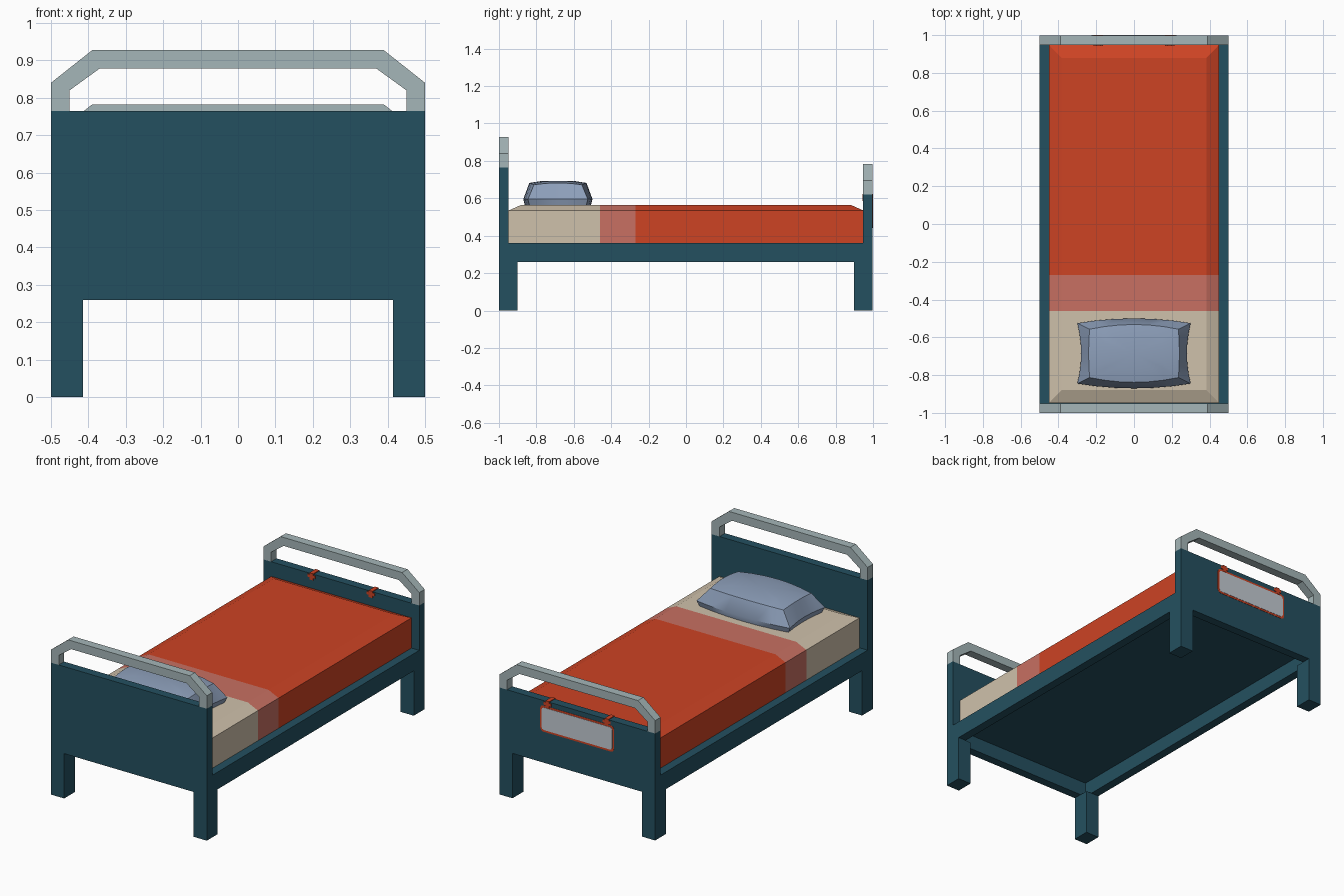
import bpy, bmesh, math

if "Cube" in bpy.data.objects:
    bpy.data.objects.remove(bpy.data.objects["Cube"])


def srgb(r, g, b):
    f = lambda c: c / 12.92 if c <= 0.04045 else ((c + 0.055) / 1.055) ** 2.4
    return tuple(f(v / 255) for v in (r, g, b)) + (1.0,)


def mat(name, *rgb):
    m = bpy.data.materials.new(name)
    m.diffuse_color = srgb(*rgb)
    m.use_nodes = True
    m.node_tree.nodes["Principled BSDF"].inputs["Base Color"].default_value = m.diffuse_color
    return m


TEAL = mat("dark teal", 36, 80, 96)
RAIL = mat("grey green", 165, 182, 184)
RED = mat("blanket red", 205, 67, 36)
PINK = mat("faded pink", 200, 112, 98)
BEIGE = mat("sheet beige", 207, 193, 171)
BLUE = mat("pillow blue", 141, 159, 186)
PAPER = mat("chart grey", 196, 203, 211)


def make(name, bm, *mats):
    bmesh.ops.recalc_face_normals(bm, faces=bm.faces)
    me = bpy.data.meshes.new(name)
    bm.to_mesh(me)
    bm.free()
    for m in mats:
        me.materials.append(m)
    ob = bpy.data.objects.new(name, me)
    bpy.context.collection.objects.link(ob)
    return ob


def box(name, m, x0, x1, y0, y1, z0, z1):
    bm = bmesh.new()
    bmesh.ops.create_cube(bm, size=1)
    for v in bm.verts:
        v.co = (x1 if v.co.x > 0 else x0, y1 if v.co.y > 0 else y0, z1 if v.co.z > 0 else z0)
    return make(name, bm, m)


def loft(loops, cap=True):
    """Join closed loops of equal length into a bmesh."""
    bm = bmesh.new()
    rings = [[bm.verts.new(p) for p in loop] for loop in loops]
    n = len(rings[0])
    for a, b in zip(rings, rings[1:]):
        for i in range(n):
            j = (i + 1) % n
            bm.faces.new((a[i], a[j], b[j], b[i]))
    if cap:
        bm.faces.new(rings[0])
        bm.faces.new(rings[-1])
    return bm, rings


def rect(x, y, z):
    return [(-x, -y, z), (x, -y, z), (x, y, z), (-x, y, z)]


# Head and foot ends: panel, bent rail and legs
def bed_end(label, y0, y1, top, inward):
    box(label + "_panel", TEAL, -0.5, 0.5, y0, y1, 0.26, top)
    outer = [(0.5, 0), (0.5, 0.075), (0.39, 0.162)]
    inner = [(0.45, 0), (0.45, 0.055), (0.37, 0.113)]
    path = lambda pts: pts + [(-x, z) for x, z in reversed(pts)]
    o, i = path(outer), path(inner)
    bm, _ = loft([[(a[0], y0, top + a[1]), (a[0], y1, top + a[1]),
                   (b[0], y1, top + b[1]), (b[0], y0, top + b[1])] for a, b in zip(o, i)])
    make(label + "_rail", bm, RAIL)
    ly0, ly1 = (y0, y0 + 0.1) if inward > 0 else (y1 - 0.1, y1)
    for side, s in (("left", -1), ("right", 1)):
        xs = sorted((s * 0.415, s * 0.5))
        box(f"{label}_leg_{side}", TEAL, *xs, ly0, ly1, 0, 0.26)


bed_end("head", -1.0, -0.95, 0.765, 1)
bed_end("foot", 0.947, 0.997, 0.62, -1)

# Side rails and platform
for side, s in (("left", -1), ("right", 1)):
    xs = sorted((s * 0.45, s * 0.5))
    box("side_rail_" + side, TEAL, *xs, -0.95, 0.947, 0.26, 0.36)
box("platform", TEAL, -0.45, 0.45, -0.95, 0.947, 0.345, 0.36)

# Mattress, cut across into sheet, folded band and blanket
bm, _ = loft([rect(0.45, 0.948, 0.36), rect(0.45, 0.948, 0.535), rect(0.385, 0.88, 0.565)])
for y in (-0.46, -0.27):
    bmesh.ops.bisect_plane(bm, geom=bm.verts[:] + bm.edges[:] + bm.faces[:],
                           plane_co=(0, y, 0), plane_no=(0, 1, 0))
for f in bm.faces:
    y = f.calc_center_median().y
    f.material_index = 0 if y < -0.46 else 1 if y < -0.27 else 2
make("mattress", bm, BEIGE, PINK, RED)


# Pillow: loops with bowed sides, long edges bulging and short edges pinched
def pillow_loop(x, y, bow_x, bow_y, z, lift=0.0, n=6):
    pts = []
    for k in range(4):
        for i in range(n):
            t = -1 + 2 * i / n
            bow = 1 - t * t
            px, py = [(t * x, -y - bow_y * bow), (x + bow_x * bow, t * y),
                      (-t * x, y + bow_y * bow), (-x - bow_x * bow, -t * y)][k]
            pts.append((px, py - 0.685, z + lift * bow))
    return pts


bm, rings = loft([pillow_loop(0.28, 0.15, -0.01, 0.025, 0.555),
                  pillow_loop(0.30, 0.16, -0.02, 0.025, 0.595),
                  pillow_loop(0.235, 0.128, 0.005, 0.025, 0.672, 0.01),
                  pillow_loop(0.15, 0.075, 0.0, 0.015, 0.69, 0.002)], cap=False)
bm.faces.new(rings[0])
top = bm.verts.new((0, -0.685, 0.693))
last = rings[-1]
for i in range(len(last)):
    bm.faces.new((last[i], last[(i + 1) % len(last)], top))
pillow = make("pillow", bm, BLUE)
bpy.context.view_layer.objects.active = pillow
pillow.select_set(True)
bpy.ops.object.shade_smooth_by_angle(angle=math.radians(35))


# Chart board on the outside of the foot panel
def plate(name, m, hx, z0, z1, r, y0, y1):
    pts = []
    for cx, cz, a in ((hx - r, z1 - r, 0), (-hx + r, z1 - r, 90),
                      (-hx + r, z0 + r, 180), (hx - r, z0 + r, 270)):
        for k in range(3):
            t = math.radians(a + 45 * k)
            pts.append((cx + r * math.cos(t), cz + r * math.sin(t)))
    bm, _ = loft([[(x, y, z) for x, z in pts] for y in (y0, y1)])
    make(name, bm, m)


plate("chart_board", RED, 0.237, 0.44, 0.592, 0.02, 0.99, 0.9985)
plate("chart_sheet", PAPER, 0.226, 0.451, 0.581, 0.014, 0.991, 1.0)

# Hooks over the foot panel
for side, s in (("left", -1), ("right", 1)):
    c = s * 0.19
    box(f"hook_{side}_arm", RED, c - 0.012, c + 0.012, 0.943, 1.0, 0.585, 0.624)
    box(f"hook_{side}_bar", RED, c - 0.025, c + 0.025, 0.943, 1.0, 0.598, 0.614)
